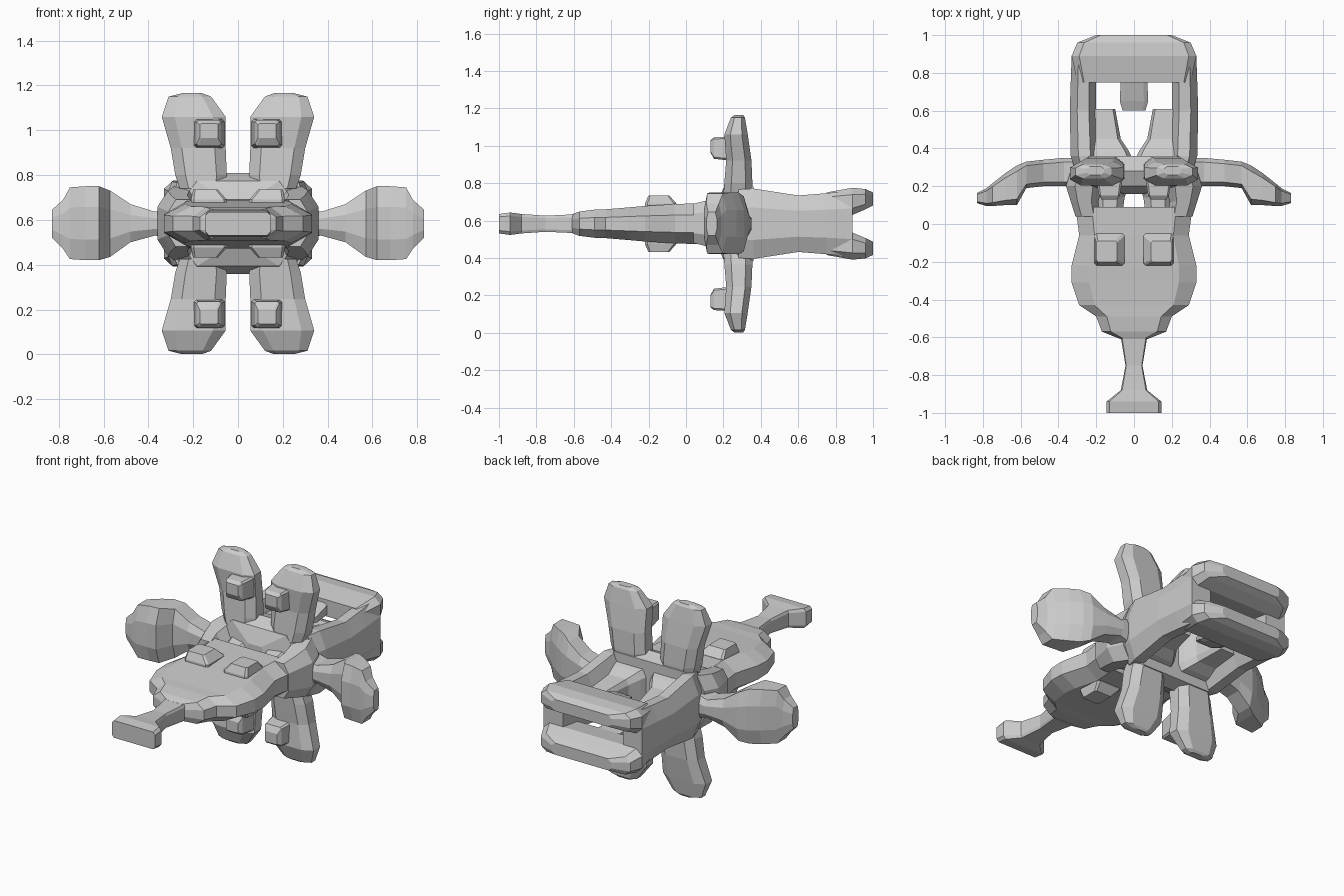
import bpy, bmesh

ZC = 0.583  # height of the horizontal symmetry plane


def loft(name, axis, rings, cu=0.25, cv=0.25, mx=False, mz=False):
    """Skin chamfered rectangles (t, u0, u1, v0, v1) along an axis; optional mirror copies."""
    bm = bmesh.new()
    order = {'x': lambda t, u, v: (t, u, v),
             'y': lambda t, u, v: (u, t, v),
             'z': lambda t, u, v: (u, v, t)}[axis]
    for sx in ((1, -1) if mx else (1,)):
        for sz in ((1, -1) if mz else (1,)):
            loops = []
            for t, u0, u1, v0, v1 in rings:
                a, b = (u1 - u0) * cu, (v1 - v0) * cv
                pts = [(u0 + a, v0), (u1 - a, v0), (u1, v0 + b), (u1, v1 - b),
                       (u1 - a, v1), (u0 + a, v1), (u0, v1 - b), (u0, v0 + b)]
                loop = []
                for u, v in pts:
                    x, y, z = order(t, u, v)
                    loop.append(bm.verts.new((x * sx, y, ZC + (z - ZC) * sz)))
                loops.append(loop)
            for p, q in zip(loops, loops[1:]):
                for i in range(8):
                    j = (i + 1) % 8
                    bm.faces.new((p[i], p[j], q[j], q[i]))
            bm.faces.new(loops[0])
            bm.faces.new(loops[-1])
    bmesh.ops.recalc_face_normals(bm, faces=bm.faces)
    me = bpy.data.meshes.new(name)
    bm.to_mesh(me)
    bm.free()
    ob = bpy.data.objects.new(name, me)
    bpy.context.collection.objects.link(ob)
    return ob


def sym(rows):
    """Rings centred on the symmetry planes from (y, half width, half height)."""
    return [(y, -w, w, ZC - h, ZC + h) for y, w, h in rows]


# Front body and narrow neck with flared tip
loft("body", 'y', sym([(-.61, .07, .05), (-.57, .17, .065), (-.49, .2, .075), (-.43, .29, .077),
                       (-.31, .33, .087), (-.22, .33, .095), (-.06, .29, .105), (.09, .31, .11)]),
     cu=.14, cv=.28)
loft("neck", 'y', sym([(-1, .145, .052), (-.94, .145, .06), (-.88, .07, .052),
                       (-.75, .045, .043), (-.6, .07, .05)]), cu=.05, cv=.15)

# Rails joining body to hub, and lobes between them
loft("shoulder", 'y', [(.04, .18, .31, .48, .69), (.12, .19, .335, .46, .71),
                       (.2, .17, .36, .44, .73), (.3, .15, .33, .42, .75)], mx=True)
loft("inner_lobe", 'y', [(.06, .06, .2, .5, .665), (.14, .05, .2, .5, .665),
                         (.22, .02, .22, .47, .69)], mx=True)

# Bumps above and below the body
loft("body_bump", 'z', [(.66, .05, .21, -.22, -.05), (.69, .05, .21, -.22, -.05),
                        (.735, .09, .2, -.2, -.09)], cu=.08, cv=.08, mx=True, mz=True)

# Central hub
loft("hub", 'y', sym([(.16, .06, .1), (.2, .24, .19), (.28, .29, .225), (.36, .3, .2)]),
     cu=.12, cv=.2)

# Four upright fins with front knobs
loft("fin", 'z', [(.74, .06, .26, .2, .355), (.8, .05, .28, .205, .355), (.92, .055, .3, .215, .35),
                  (1.06, .055, .34, .205, .33), (1.15, .12, .31, .24, .315),
                  (1.165, .16, .25, .26, .305)], cu=.2, cv=.25, mx=True, mz=True)
loft("fin_knob", 'y', [(.13, .09, .17, .965, 1.03), (.15, .075, .185, .93, 1.045),
                       (.24, .06, .2, .92, 1.05)], cu=.08, cv=.08, mx=True, mz=True)

# Side arms curling forward
loft("arm", 'x', [(.27, .2, .35, .5, .666), (.37, .2, .35, .53, .636), (.48, .2, .34, .5, .67),
                  (.57, .19, .33, .435, .73), (.62, .1, .31, .42, .75), (.68, .1, .27, .42, .75),
                  (.75, .095, .215, .425, .745), (.78, .095, .19, .47, .69),
                  (.83, .11, .165, .52, .645)], cu=.15, cv=.28, mx=True)

# Rear frame: side rails, two jaws, inner webs and tongue
loft("rear_rail", 'y', [(.28, .17, .31, .4, .766), (.36, .19, .335, .395, .771),
                        (.6, .2, .34, .432, .734), (.75, .2, .335, .42, .746),
                        (.89, .2, .33, .405, .761)], cu=.28, cv=.27, mx=True)
loft("jaw", 'y', [(.75, -.3, .3, .65, .75), (.89, -.33, .33, .63, .775),
                  (.96, -.3, .3, .66, .768), (1, -.2, .2, .68, .75)],
     cu=.06, cv=.25, mz=True)
loft("web", 'y', [(.33, .0, .25, .43, .736), (.39, .03, .23, .45, .716),
                  (.45, .07, .23, .48, .686), (.61, .1, .22, .5, .666)],
     cu=.1, cv=.15, mx=True)
loft("tongue", 'y', [(.6, -.06, .06, .655, .68), (.65, -.075, .075, .645, .7),
                     (.77, -.07, .07, .65, .735)], cu=.15, cv=.15, mz=True)
